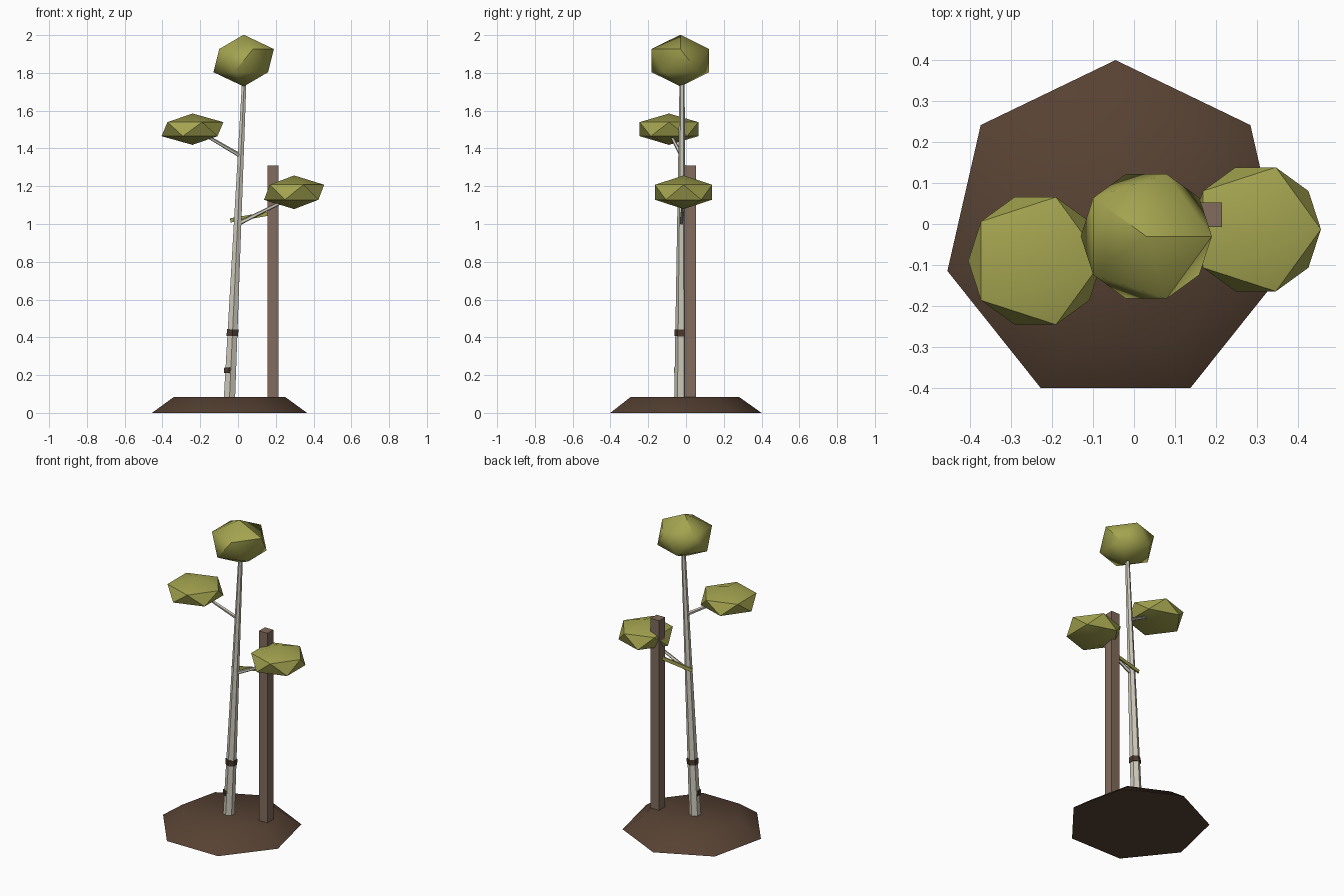
import bpy, bmesh
from math import radians, pi
from mathutils import Vector, Matrix

cube = bpy.data.objects.get("Cube")
if cube:
    bpy.data.objects.remove(cube, do_unlink=True)


def material(name, rgb):
    m = bpy.data.materials.new(name)
    m.use_nodes = True
    m.diffuse_color = (*rgb, 1)
    m.node_tree.nodes["Principled BSDF"].inputs["Base Color"].default_value = (*rgb, 1)
    return m


soil = material("soil_brown", (0.095, 0.054, 0.033))
bark = material("pale_bark", (0.62, 0.59, 0.50))
mark = material("dark_bark", (0.07, 0.042, 0.028))
wood = material("stake_wood", (0.22, 0.15, 0.107))
leaf = material("leaf_green", (0.37, 0.37, 0.08))


def finish(name, bm, mat, smooth=None):
    mesh = bpy.data.meshes.new(name)
    bm.to_mesh(mesh)
    bm.free()
    mesh.materials.append(mat)
    ob = bpy.data.objects.new(name, mesh)
    bpy.context.collection.objects.link(ob)
    if smooth:
        bpy.ops.object.select_all(action='DESELECT')
        ob.select_set(True)
        bpy.context.view_layer.objects.active = ob
        bpy.ops.object.shade_smooth_by_angle(angle=radians(smooth))
    return ob


def tube(name, a, b, r1, r2, sides, mat, smooth=None):
    """Tapered prism from point a to point b."""
    a, b = Vector(a), Vector(b)
    d = b - a
    turn = Vector((0, 0, 1)).rotation_difference(d).to_matrix().to_4x4()
    bm = bmesh.new()
    bmesh.ops.create_cone(bm, cap_ends=True, segments=sides, radius1=r1, radius2=r2,
                          depth=d.length, matrix=Matrix.Translation((a + b) / 2) @ turn)
    return finish(name, bm, mat, smooth)


def box(name, center, size, mat, yaw=0, pitch=0):
    bm = bmesh.new()
    m = (Matrix.Translation(center) @ Matrix.Rotation(yaw, 4, 'Z')
         @ Matrix.Rotation(pitch, 4, 'Y') @ Matrix.Diagonal((*size, 1)))
    bmesh.ops.create_cube(bm, size=1, matrix=m)
    return finish(name, bm, mat)


def foliage(name, center, radius, half_height, smooth):
    bm = bmesh.new()
    bmesh.ops.create_icosphere(bm, subdivisions=1, radius=1)
    bm.transform(Matrix.Translation(center)
                 @ Matrix.Diagonal((radius, radius, half_height, 1)))
    return finish(name, bm, leaf, smooth)


# Seven-sided mound of soil
tube("soil_mound", (-0.045, -0.021, 0), (-0.045, -0.021, 0.085), 0.421, 0.301, 7, soil, 45)

# Leaning trunk with its bark marks
foot, tip = Vector((-0.047, -0.028, 0.04)), Vector((0.034, -0.021, 1.78))


def on_trunk(z):
    return foot.lerp(tip, (z - foot.z) / (tip.z - foot.z))


tube("trunk", foot, tip, 0.035, 0.013, 6, bark)
tube("upper_bark_mark", on_trunk(0.407), on_trunk(0.442), 0.035, 0.035, 6, mark)
shift = Vector((-0.009, -0.006, 0))
tube("lower_bark_mark", on_trunk(0.21) + shift, on_trunk(0.24) + shift, 0.03, 0.03, 6, mark)

# Branches
tube("right_branch", on_trunk(1.36), (-0.19, -0.085, 1.48), 0.012, 0.008, 5, bark)
tube("left_branch", on_trunk(1.0), (0.24, -0.015, 1.12), 0.012, 0.008, 5, bark)

# Square stake and the strap tying the trunk to it
box("stake", (0.185, 0.023, 0.67), (0.06, 0.06, 1.28), wood)
box("strap", (0.06, 0.005, 1.037), (0.205, 0.008, 0.022), leaf, radians(6), radians(-10))

# Foliage clumps
foliage("right_foliage", (-0.241, -0.09, 1.502), 0.183, 0.083, 35)
foliage("left_foliage", (0.297, -0.013, 1.168), 0.178, 0.089, 35)
crown = foliage("crown_foliage", (0.03, -0.03, 1.865), 0.179, 0.137, 60)

# Creases on the crown: ridge over the top and one facet line down the front
bm = bmesh.new()
bm.from_mesh(crown.data)
c = Vector((0.03, -0.03, 1.865))


def nearest(x, y, z):
    return min(bm.verts, key=lambda v: (v.co - c - Vector((x, y, z))).length)


top, right, back = nearest(0, 0, 0.14), nearest(0.16, 0, 0.06), nearest(-0.13, 0.1, 0.06)
front, low = nearest(0.05, -0.15, 0.06), nearest(-0.05, -0.15, -0.06)
low_right = nearest(0.13, 0.1, -0.06)
for pair in ((top, right), (top, back), (right, front), (front, low), (right, low_right)):
    edge = bm.edges.get(pair)
    if edge:
        edge.smooth = False
bm.to_mesh(crown.data)
bm.free()
